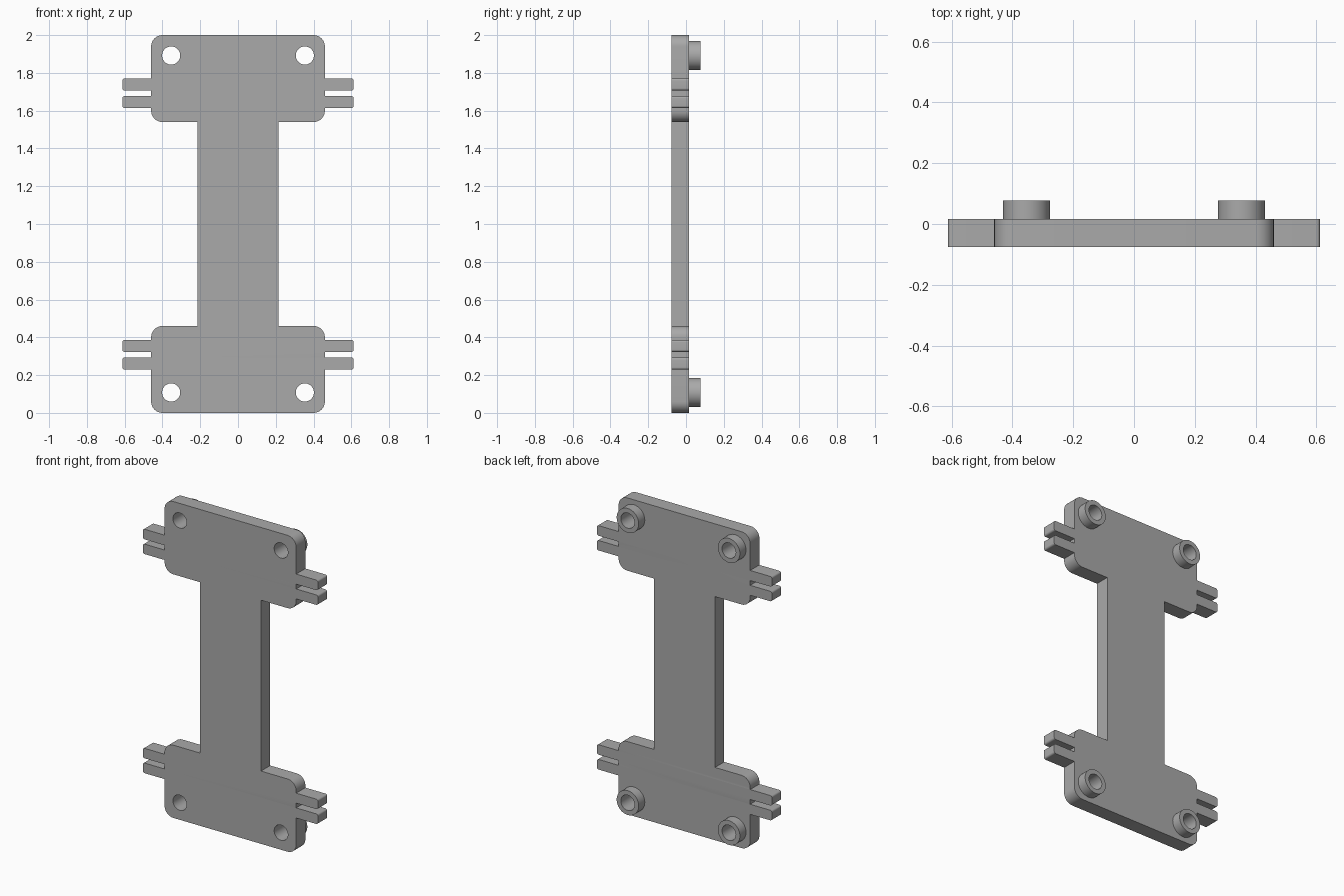
import bpy
from math import sin, cos, pi
from mathutils import Vector, Matrix

cube = bpy.data.objects.get("Cube")
if cube:
    bpy.data.objects.remove(cube, do_unlink=True)

GREY = (0.4, 0.4, 0.4, 1.0)
mat = bpy.data.materials.new("plain_grey")
mat.use_nodes = True
mat.diffuse_color = GREY
mat.node_tree.nodes["Principled BSDF"].inputs["Base Color"].default_value = GREY


def circle(x, z, r, n=48):
    return [(x + r * cos(2 * pi * i / n), z + r * sin(2 * pi * i / n)) for i in range(n)]


def rounded(corners, steps=8):
    """Replace each right-angle corner (x, z, radius) by an arc."""
    out = []
    for i, (x, z, r) in enumerate(corners):
        c = Vector((x, z))
        if not r:
            out.append(c)
            continue
        before = Vector(corners[i - 1][:2])
        after = Vector(corners[(i + 1) % len(corners)][:2])
        a = c + (before - c).normalized() * r
        b = c + (after - c).normalized() * r
        for k in range(steps + 1):
            t = k / steps * pi / 2
            out.append(a + b - c + (c - b) * cos(t) + (c - a) * sin(t))
    return out


def slab(name, loops, y0, y1):
    """Extrude closed x-z loops from y0 to y1; inner loops become holes."""
    curve = bpy.data.curves.new(name, 'CURVE')
    curve.dimensions = '2D'
    curve.fill_mode = 'BOTH'
    curve.extrude = (y1 - y0) / 2
    for loop in loops:
        spline = curve.splines.new('POLY')
        spline.points.add(len(loop) - 1)
        for point, (x, z) in zip(spline.points, loop):
            point.co = (x, z, 0, 1)
        spline.use_cyclic_u = True
    obj = bpy.data.objects.new(name, curve)
    bpy.context.collection.objects.link(obj)
    bpy.ops.object.select_all(action='DESELECT')
    obj.select_set(True)
    bpy.context.view_layer.objects.active = obj
    bpy.ops.object.convert(target='MESH')
    obj = bpy.context.object
    obj.data.transform(Matrix.Translation((0, (y0 + y1) / 2, 0)) @ Matrix.Rotation(pi / 2, 4, 'X'))
    # Weld the caps to the rim
    bpy.ops.object.mode_set(mode='EDIT')
    bpy.ops.mesh.select_all(action='SELECT')
    bpy.ops.mesh.remove_doubles(threshold=0.0005)
    bpy.ops.mesh.normals_make_consistent(inside=False)
    bpy.ops.object.mode_set(mode='OBJECT')
    obj.data.materials.clear()
    obj.data.materials.append(mat)
    bpy.ops.object.shade_smooth_by_angle(angle=pi / 6)
    return obj


# One quarter of the outline: neck, end block, two side prongs
BIG, SMALL = 0.06, 0.012
quarter = [(0.214, 0.54, 0), (0.46, 0.54, BIG)]
for low, high in ((0.614, 0.677), (0.707, 0.771)):
    quarter += [(0.46, low, 0), (0.612, low, SMALL), (0.612, high, SMALL), (0.46, high, 0)]
quarter.append((0.46, 1.0, BIG))

# Mirror the quarter round the middle of the plate
half = quarter + [(-x, z, r) for x, z, r in reversed(quarter)]
full = half + [(-x, -z, r) for x, z, r in half]
outline = rounded([(x, z + 1, r) for x, z, r in full])

mounts = [(x, z) for x in (-0.354, 0.354) for z in (0.108, 1.892)]
HOLE = 0.048

# Plate with four through holes
slab("plate", [outline] + [circle(x, z, HOLE) for x, z in mounts], -0.076, 0.016)

# Hollow bosses on the back
for x, z in mounts:
    name = ("upper" if z > 1 else "lower") + ("_left" if x > 0 else "_right") + "_boss"
    slab(name, [circle(x, z, 0.077), circle(x, z, HOLE)], 0.016, 0.077)
